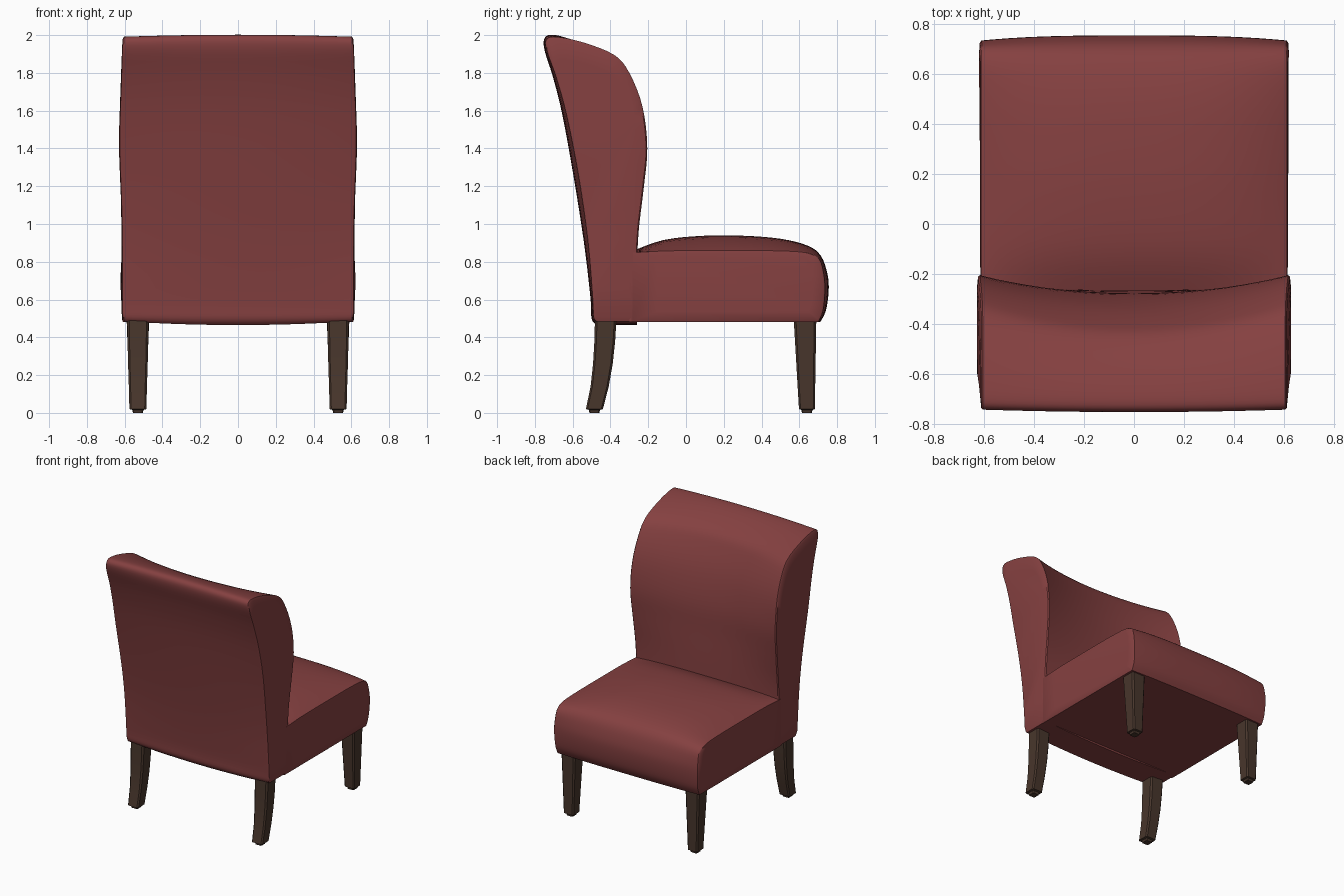
import bpy, bmesh, math
from mathutils import Vector

cube = bpy.data.objects.get("Cube")
if cube:
    bpy.data.objects.remove(cube)


def material(name, rgb):
    m = bpy.data.materials.new(name)
    m.use_nodes = True
    m.diffuse_color = (*rgb, 1)
    bsdf = next(n for n in m.node_tree.nodes if n.type == 'BSDF_PRINCIPLED')
    bsdf.inputs["Base Color"].default_value = (*rgb, 1)
    bsdf.inputs["Roughness"].default_value = 0.8
    return m


fabric = material("red fabric", (0.235, 0.052, 0.052))
wood = material("dark wood", (0.065, 0.037, 0.025))


def smooth_chain(pts, steps=4):
    """Catmull-Rom curve through the points."""
    pts = [Vector(p) for p in pts]
    out = []
    for i in range(len(pts) - 1):
        a, b, c = pts[max(i - 1, 0)], pts[i], pts[i + 1]
        d = pts[min(i + 2, len(pts) - 1)]
        for k in range(steps):
            t = k / steps
            out.append(0.5 * (2 * b + (c - a) * t + (2 * a - 5 * b + 4 * c - d) * t ** 2
                              + (3 * b - a - 3 * c + d) * t ** 3))
    return out + [pts[-1]]


def loft(name, rings, mat, angle):
    """Skin a row of closed rings and cap both ends."""
    bm = bmesh.new()
    rows = [[bm.verts.new(p) for p in ring] for ring in rings]
    n = len(rows[0])
    for r, s in zip(rows, rows[1:]):
        for i in range(n):
            j = (i + 1) % n
            bm.faces.new((r[i], r[j], s[j], s[i]))
    bm.faces.new(rows[0])
    bm.faces.new(rows[-1])
    bmesh.ops.recalc_face_normals(bm, faces=bm.faces[:])
    mesh = bpy.data.meshes.new(name)
    bm.to_mesh(mesh)
    bm.free()
    mesh.materials.append(mat)
    ob = bpy.data.objects.new(name, mesh)
    bpy.context.collection.objects.link(ob)
    bpy.ops.object.select_all(action='DESELECT')
    ob.select_set(True)
    bpy.context.view_layer.objects.active = ob
    bpy.ops.object.shade_smooth_by_angle(angle=math.radians(angle))
    return ob


def cushion(name, profile, width, power, puff):
    """Profile points are y, z at the sides, then the y, z offset at the middle."""
    n = 20
    mid = Vector((sum(p[0] for p in profile), sum(p[1] for p in profile))) / len(profile)
    rings = []
    for k in range(n + 1):
        u = math.sin(math.pi / 2 * (2 * k / n - 1))
        f = 1 - abs(u) ** power
        rings.append([(u * width(p[1]), p[0] + p[2] * f, p[1] + p[3] * f) for p in profile])

    # Slightly puffed side panels with a narrow rounded rim
    def side(s, scale, out):
        ring = []
        for p in profile:
            q = mid + (Vector(p[:2]) - mid) * scale
            ring.append((s * (width(p[1]) + out), q.x, q.y))
        return ring

    steps = ((0.975, puff * 0.6), (0.8, puff))
    rings = ([side(-1, *s) for s in reversed(steps)] + rings + [side(1, *s) for s in steps])
    return loft(name, rings, fabric, 40)


# Backrest: flared top, wings forward of the hollow middle
back_profile = smooth_chain([
    (-0.26, 0.485, 0, -0.02), (-0.255, 0.9, -0.01, 0), (-0.225, 1.18, -0.05, 0),
    (-0.205, 1.4, -0.08, 0), (-0.23, 1.62, -0.1, 0), (-0.30, 1.8, -0.1, 0),
    (-0.38, 1.895, -0.08, 0), (-0.54, 1.96, -0.04, 0.005), (-0.68, 1.99, -0.01, 0.01),
    (-0.735, 1.98, -0.01, 0.01), (-0.74, 1.925, -0.01, 0), (-0.69, 1.78, -0.015, 0),
    (-0.635, 1.58, -0.02, 0), (-0.57, 1.25, -0.025, 0), (-0.52, 0.9, -0.02, 0),
    (-0.495, 0.6, -0.01, 0), (-0.49, 0.51, -0.01, -0.01), (-0.475, 0.485, 0, -0.02)])
cushion("backrest", back_profile,
        lambda z: 0.603 + 0.015 * math.exp(-((z - 1.45) / 0.35) ** 2), 2, 0.012)

# Seat: crowned top and rounded front edge
seat_profile = smooth_chain([
    (-0.30, 0.85, 0, 0), (-0.12, 0.86, 0, 0.055), (0.1, 0.862, 0, 0.076),
    (0.3, 0.862, 0, 0.076), (0.5, 0.86, 0, 0.062), (0.64, 0.85, 0.005, 0.035),
    (0.705, 0.815, 0.01, 0.015), (0.73, 0.73, 0.02, 0), (0.735, 0.64, 0.02, 0),
    (0.725, 0.54, 0.015, 0), (0.70, 0.48, 0.01, 0)])
seat_profile.append(Vector((-0.30, 0.48, 0, 0)))
cushion("seat", seat_profile,
        lambda z: 0.606 + 0.006 * math.exp(-((z - 0.68) / 0.12) ** 2), 3, 0.010)


# Legs: tapered square posts with chamfered corners and a small foot
def section(x, y, z, h):
    c = h * 0.8
    corners = ((h, c), (c, h), (-c, h), (-h, c), (-h, -c), (-c, -h), (c, -h), (h, -c))
    return [(x + a, y + b, z) for a, b in corners]


front_path = [(0.63, 0.5, 0.06), (0.64, 0.02, 0.042), (0.64, 0.016, 0.03), (0.64, 0, 0.026)]
back_path = [(-0.425, 0.5, 0.057), (-0.43, 0.38, 0.055), (-0.44, 0.26, 0.052),
             (-0.457, 0.14, 0.048), (-0.485, 0.02, 0.045), (-0.485, 0.016, 0.03),
             (-0.485, 0, 0.026)]
for side_name, s in (("left", 1), ("right", -1)):
    for place, path in (("front", front_path), ("back", back_path)):
        # The long upholstered panel side is low in y, the seat edge high in y
        rings = [section(s * 0.53, y, z, h) for y, z, h in path]
        loft(f"{place}_leg_{side_name}", rings, wood, 30)
